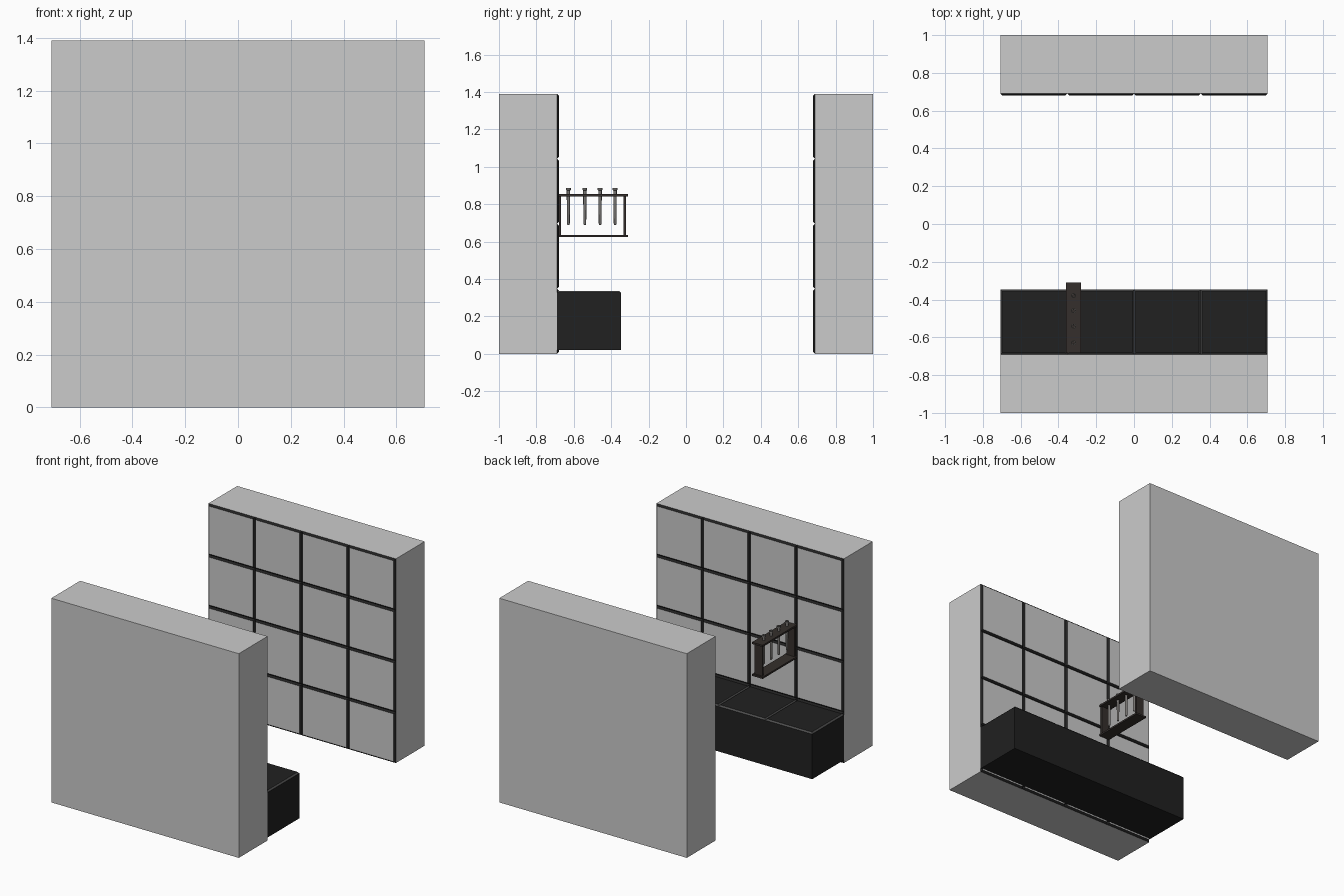
import bpy, bmesh, math
from mathutils import Matrix, Vector

if "Cube" in bpy.data.objects:
    bpy.data.objects.remove(bpy.data.objects["Cube"])


def material(name, rgb):
    m = bpy.data.materials.new(name)
    m.diffuse_color = (*rgb, 1)
    m.use_nodes = True
    m.node_tree.nodes["Principled BSDF"].inputs["Base Color"].default_value = m.diffuse_color
    return m


black = material("black", (0.015, 0.015, 0.015))
charcoal = material("charcoal", (0.08, 0.08, 0.08))
brown = material("dark_brown", (0.035, 0.028, 0.025))
steel = material("tube_grey", (0.2, 0.19, 0.18))


def finish(bm, name, mats):
    bmesh.ops.recalc_face_normals(bm, faces=bm.faces)
    me = bpy.data.meshes.new(name)
    bm.to_mesh(me)
    bm.free()
    for m in mats:
        me.materials.append(m)
    ob = bpy.data.objects.new(name, me)
    bpy.context.collection.objects.link(ob)
    return ob


def box(name, lo, hi, mat=None):
    bm = bmesh.new()
    lo, hi = Vector(lo), Vector(hi)
    bmesh.ops.create_cube(bm, size=1, matrix=Matrix.Translation((lo + hi) / 2)
                          @ Matrix.Diagonal((*(hi - lo), 1)))
    return finish(bm, name, [mat] if mat else [])


def tiles(name, origin, u, v, size, count, height, rim, mats):
    """Grid of chamfered tiles: slot 0 is the face, slot 1 the sloping rim."""
    bm = bmesh.new()
    origin, u, v = Vector(origin), Vector(u), Vector(v)
    n = u.cross(v)
    w, h = size[0] / count[0], size[1] / count[1]
    for i in range(count[0]):
        for j in range(count[1]):
            def ring(inset, lift):
                return [bm.verts.new(origin + u * (i * w + a) + v * (j * h + b) + n * lift)
                        for a, b in ((inset, inset), (w - inset, inset),
                                     (w - inset, h - inset), (inset, h - inset))]
            low, top = ring(0, 0), ring(rim, height)
            bm.faces.new(top)
            bm.faces.new(low[::-1]).material_index = 1
            for k in range(4):
                q = (k + 1) % 4
                bm.faces.new((low[k], low[q], top[q], top[k])).material_index = 1
    return finish(bm, name, mats)


W, H, IN = 0.706, 1.39, 0.69

# Two facing walls with 4 x 4 tiles on their inner sides
box("front_wall", (-W, -1, 0), (W, -IN, H))
box("back_wall", (-W, IN, 0), (W, 1, H))
tiles("front_wall_tiles", (W, -IN, 0), (-1, 0, 0), (0, 0, 1),
      (2 * W, H), (4, 4), 0.011, 0.011, [None, black])
tiles("back_wall_tiles", (-W, IN, 0), (1, 0, 0), (0, 0, 1),
      (2 * W, H), (4, 4), 0.011, 0.011, [None, black])

# Counter with a row of four top panels
box("counter", (-W - 0.001, -IN, 0.021), (W + 0.001, -0.348, 0.327), black)
tiles("counter_top_panels", (-W, -IN, 0.327), (1, 0, 0), (0, 1, 0),
      (2 * W, IN - 0.348), (4, 1), 0.01, 0.008, [black, charcoal])

# Tube rack: two shelves joined by two end plates
RX = -0.32
for name, z in (("rack_bottom", 0.625), ("rack_top", 0.842)):
    box(name, (RX - 0.04, -0.682, z), (RX + 0.04, -0.31, z + 0.012), brown)
for name, y in (("rack_inner_post", -0.68), ("rack_outer_post", -0.335)):
    box(name, (RX - 0.03, y, 0.636), (RX + 0.03, y + 0.013, 0.843), brown)

# Hanging tubes: revolved profile with round bottom and flared lip
profile = [(0, 0.688), (0.005, 0.69), (0.0075, 0.697), (0.009, 0.874), (0.013, 0.876),
           (0.013, 0.887), (0.008, 0.887), (0.006, 0.70), (0, 0.698)]
for k, y in enumerate((-0.629, -0.541, -0.459, -0.379)):
    bm = bmesh.new()
    vs = [bm.verts.new((r, 0, z)) for r, z in profile]
    es = [bm.edges.new(p) for p in zip(vs, vs[1:])]
    bmesh.ops.spin(bm, geom=vs + es, cent=(0, 0, 0), axis=(0, 0, 1),
                   angle=2 * math.pi, steps=16)
    bmesh.ops.remove_doubles(bm, verts=bm.verts, dist=1e-5)
    tube = finish(bm, f"tube_{k + 1}", [steel])
    tube.location = (RX, y, 0)
    tube.data.shade_smooth()
    tube.data.set_sharp_from_angle(angle=math.radians(40))
